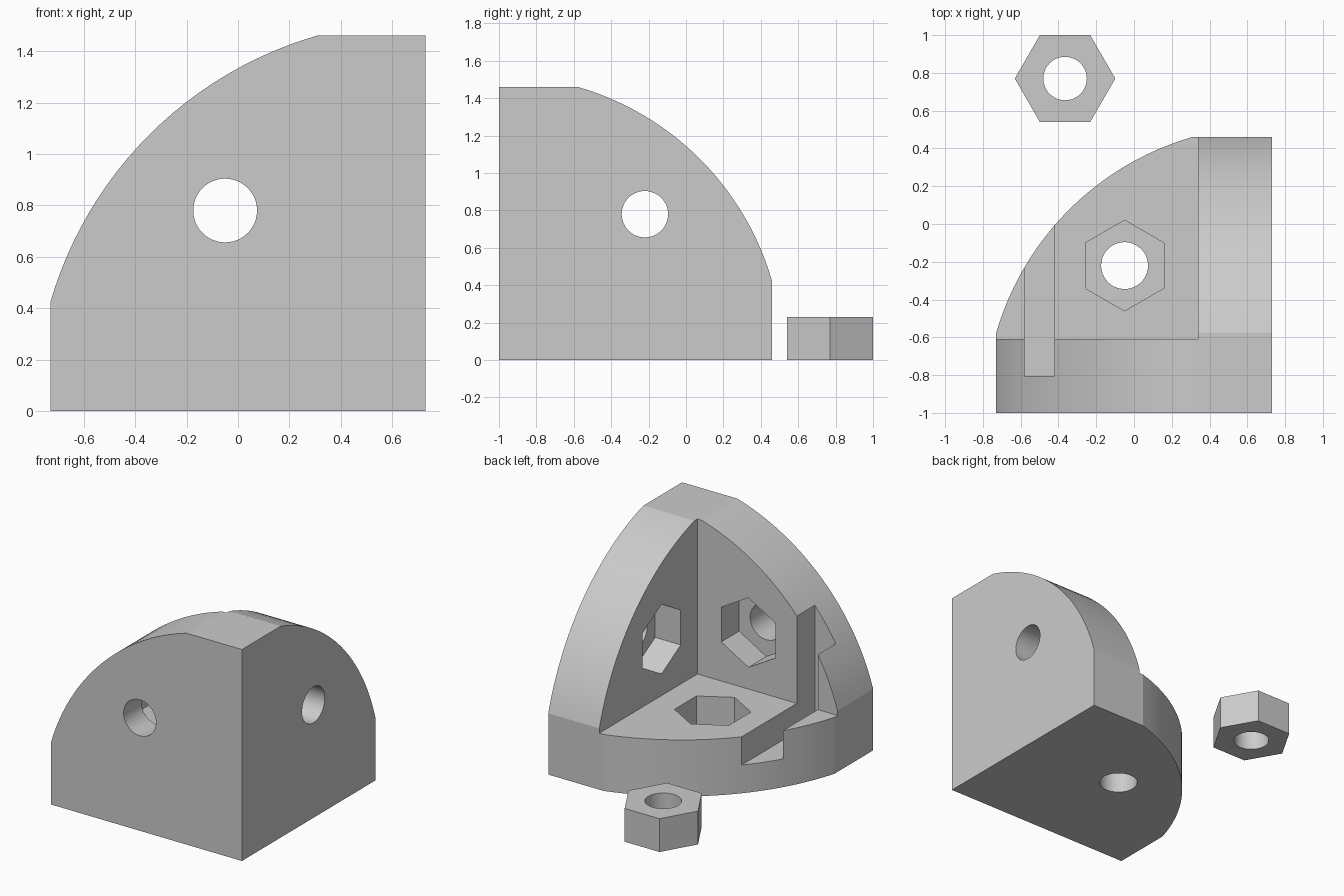
import bpy, bmesh, math
from mathutils import Vector

cube = bpy.data.objects.get("Cube")
if cube:
    bpy.data.objects.remove(cube, do_unlink=True)

SIZE, THICK, RADIUS, HOLE_AT = 1.46, 0.39, 1.52, 0.78
HALF = THICK / 2
CORNER = Vector((0.73, -1, 0))
X, Y, Z = Vector((-1, 0, 0)), Vector((0, 1, 0)), Vector((0, 0, 1))

grey = bpy.data.materials.new("light_grey")
grey.use_nodes = True
grey.diffuse_color = (0.6, 0.6, 0.6, 1)
grey.node_tree.nodes["Principled BSDF"].inputs["Base Color"].default_value = grey.diffuse_color


def prism(name, outline, origin, u, v, w, start, end):
    """Extrude a flat outline in the u-v plane along w."""
    bm = bmesh.new()
    verts = [bm.verts.new(origin + u * a + v * b + w * start) for a, b in outline]
    face = bm.faces.new(verts)
    made = bmesh.ops.extrude_face_region(bm, geom=[face])["geom"]
    top = [g for g in made if isinstance(g, bmesh.types.BMVert)]
    bmesh.ops.translate(bm, verts=top, vec=w * (end - start))
    bmesh.ops.recalc_face_normals(bm, faces=bm.faces)
    mesh = bpy.data.meshes.new(name)
    bm.to_mesh(mesh)
    bm.free()
    mesh.materials.append(grey)
    obj = bpy.data.objects.new(name, mesh)
    bpy.context.collection.objects.link(obj)
    return obj


def ring(radius, sides, turn=0.0, centre=(0, 0)):
    step = math.tau / sides
    return [(centre[0] + radius * math.cos(i * step + turn),
             centre[1] + radius * math.sin(i * step + turn)) for i in range(sides)]


def combine(target, other, operation):
    """Apply a boolean and discard the second object."""
    mod = target.modifiers.new(operation.lower(), "BOOLEAN")
    mod.operation, mod.solver, mod.object = operation, "EXACT", other
    bpy.ops.object.select_all(action="DESELECT")
    target.select_set(True)
    bpy.context.view_layer.objects.active = target
    bpy.ops.object.modifier_apply(modifier=mod.name)
    bpy.data.objects.remove(other, do_unlink=True)


def smooth(obj):
    bpy.ops.object.select_all(action="DESELECT")
    obj.select_set(True)
    bpy.context.view_layer.objects.active = obj
    bpy.ops.object.shade_smooth_by_angle(angle=math.radians(12))


# Plate outline: square corner, arc with both ends trimmed flat
trim = math.acos(SIZE / RADIUS)
STEPS = 24
angles = [trim + (math.pi / 2 - 2 * trim) * i / STEPS for i in range(STEPS + 1)]
outline = [(0, 0), (SIZE, 0)]
outline += [(RADIUS * math.cos(a), RADIUS * math.sin(a)) for a in angles]
outline += [(0, SIZE)]

# Three plates meeting at one corner: base, front wall and side wall
planes = [(X, Y, Z), (X, Z, Y), (Y, Z, X)]
base, *walls = [prism("corner_bracket" if i == 0 else "wall", outline, CORNER, *p, 0, THICK)
                for i, p in enumerate(planes)]
for wall in walls:
    combine(base, wall, "UNION")

# Bolt hole and hexagonal nut pocket in each plate
centre = (HOLE_AT, HOLE_AT)
for p in planes:
    pocket = prism("pocket_cutter", ring(0.24, 6, math.pi / 2, centre), CORNER, *p, HALF, THICK + 0.1)
    combine(base, pocket, "DIFFERENCE")
    bolt = prism("hole_cutter", ring(0.124, 48, 0, centre), CORNER, *p, -0.1, THICK + 0.05)
    combine(base, bolt, "DIFFERENCE")

# Slot across the base and up the front wall
slot = [(HALF, HALF), (2, HALF), (2, 2), (HALF, 2)]
combine(base, prism("slot_cutter", slot, CORNER, Y, Z, X, 1.15, 1.31), "DIFFERENCE")
smooth(base)

# Loose hexagonal nut
NUT_AT = Vector((-0.365, 0.77, 0))
nut = prism("nut", ring(0.266, 6), NUT_AT, X, Y, Z, 0, 0.23)
bore = prism("bore_cutter", ring(0.115, 48), NUT_AT, X, Y, Z, -0.1, 0.4)
combine(nut, bore, "DIFFERENCE")
smooth(nut)
